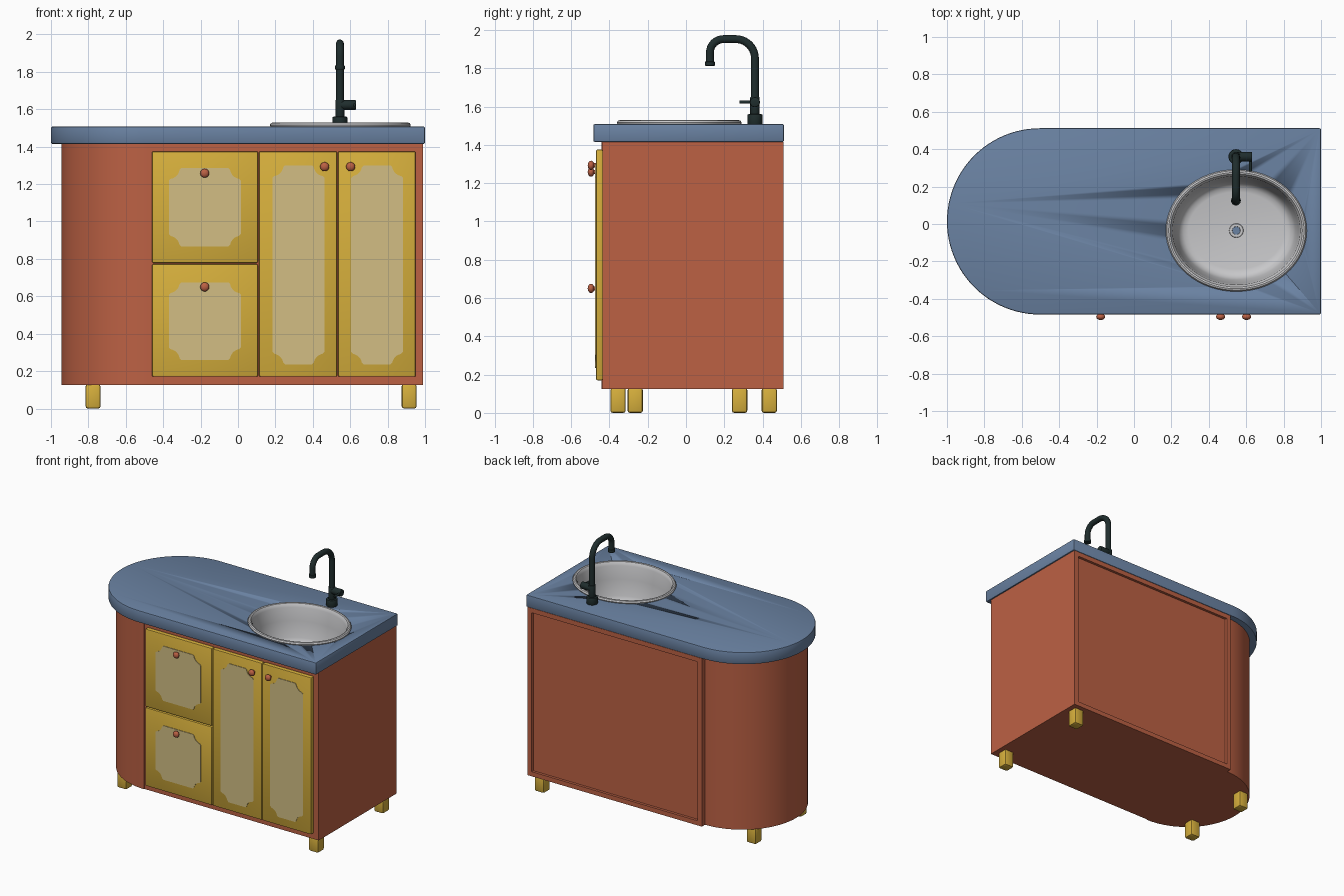
import bpy, bmesh, math
from mathutils import Vector

if "Cube" in bpy.data.objects:
    bpy.data.objects.remove(bpy.data.objects["Cube"])

def mat(name, r, g, b):
    m = bpy.data.materials.new(name)
    lin = [((c / 255 + 0.055) / 1.055) ** 2.4 for c in (r, g, b)]
    m.diffuse_color = (*lin, 1)
    m.use_nodes = True
    m.node_tree.nodes["Principled BSDF"].inputs["Base Color"].default_value = m.diffuse_color
    return m

BLUE = mat("slate_blue", 106, 130, 162)
RED = mat("terracotta", 188, 97, 68)
YELLOW = mat("mustard", 214, 175, 60)
TAN = mat("pale_straw", 210, 190, 132)
STEEL = mat("light_steel", 200, 200, 202)
BLACK = mat("dark_iron", 31, 45, 45)

def finish(name, bm, material, bevel=0, segs=2, angle=35):
    bmesh.ops.recalc_face_normals(bm, faces=bm.faces)
    me = bpy.data.meshes.new(name)
    bm.to_mesh(me)
    bm.free()
    me.materials.append(material)
    ob = bpy.data.objects.new(name, me)
    bpy.context.collection.objects.link(ob)
    bpy.ops.object.select_all(action='DESELECT')
    ob.select_set(True)
    bpy.context.view_layer.objects.active = ob
    if bevel:
        m = ob.modifiers.new("bevel", 'BEVEL')
        m.width, m.segments, m.limit_method = bevel, segs, 'ANGLE'
        m.angle_limit = math.radians(40)
        bpy.ops.object.modifier_apply(modifier="bevel")
    bpy.ops.object.shade_smooth_by_angle(angle=math.radians(angle))
    return ob

def prism(name, pts, vec, material, **kw):
    """Extrude a closed outline of 3D points along vec."""
    bm = bmesh.new()
    f = bm.faces.new([bm.verts.new(p) for p in pts])
    r = bmesh.ops.extrude_face_region(bm, geom=[f])
    bmesh.ops.translate(bm, vec=vec, verts=[v for v in r['geom'] if isinstance(v, bmesh.types.BMVert)])
    return finish(name, bm, material, **kw)

def box(name, x0, x1, y0, y1, z0, z1, material, **kw):
    return prism(name, [(x0, y0, z0), (x1, y0, z0), (x1, y1, z0), (x0, y1, z0)], (0, 0, z1 - z0), material, **kw)

def arc(cx, cy, r, a0, a1, n):
    return [(cx + r * math.cos(math.radians(a0 + (a1 - a0) * i / n)),
             cy + r * math.sin(math.radians(a0 + (a1 - a0) * i / n))) for i in range(n + 1)]

def rod(name, p, q, r, material, r2=None, **kw):
    p, q = Vector(p), Vector(q)
    bm = bmesh.new()
    bmesh.ops.create_cone(bm, cap_ends=True, segments=32, radius1=r, radius2=r if r2 is None else r2, depth=(q - p).length)
    rot = (q - p).to_track_quat('Z', 'Y').to_matrix()
    bmesh.ops.rotate(bm, matrix=rot, verts=bm.verts)
    bmesh.ops.translate(bm, vec=(p + q) / 2, verts=bm.verts)
    return finish(name, bm, material, **kw)

def rings(name, rows, cx, cy, material, n=64):
    """Stack of ellipses (rx, ry, z) joined into a skin."""
    bm = bmesh.new()
    loops = [[bm.verts.new((cx + rx * math.cos(2 * math.pi * i / n), cy + ry * math.sin(2 * math.pi * i / n), z))
              for i in range(n)] for rx, ry, z in rows]
    for a, b in zip(loops, loops[1:]):
        for i in range(n):
            j = (i + 1) % n
            bm.faces.new((a[i], a[j], b[j], b[i]))
    return finish(name, bm, material)

SX, SY, CY = 0.547, -0.035, 0.014

# countertop with a round end
outline = [(1, -0.484), (1, 0.512)] + arc(-0.502, CY, 0.498, 90, 270, 48)
counter = prism("countertop", [(x, y, 1.415) for x, y in outline], (0, 0, 0.093), BLUE, bevel=0.008)

# cabinet box with recessed back panel
bm = bmesh.new()
bmesh.ops.create_cube(bm, size=1)
for v in bm.verts:
    v.co = (0.25 + v.co.x * 1.48, 0.036 + v.co.y * 0.944, 0.77 + v.co.z * 1.29)
back = [f for f in bm.faces if f.normal.y > 0.9]
bmesh.ops.inset_region(bm, faces=back, thickness=0.05)
r = bmesh.ops.extrude_face_region(bm, geom=back)
bmesh.ops.translate(bm, vec=(0, -0.02, 0), verts=[v for v in r['geom'] if isinstance(v, bmesh.types.BMVert)])
bmesh.ops.delete(bm, geom=back, context='FACES')
cabinet = finish("cabinet", bm, RED)

# rounded cabinet end
prism("rounded_end", [(x, y, 0.125) for x, y in arc(-0.49, CY, 0.455, 90, 270, 40)
                      ] , (0, 0, 1.29), RED).scale.x = 1.0

# opening for the basin
oval = [(SX + 0.355 * math.cos(i * math.pi / 32), SY + 0.305 * math.sin(i * math.pi / 32), 1.16) for i in range(64)]
cutter = prism("basin_cutter", oval, (0, 0, 0.5), STEEL)
cutter.hide_render = True
for ob in (counter, cabinet):
    m = ob.modifiers.new("opening", 'BOOLEAN')
    m.operation, m.solver, m.object = 'DIFFERENCE', 'EXACT', cutter
    bpy.context.view_layer.objects.active = ob
    bpy.ops.object.modifier_apply(modifier="opening")
bpy.data.objects.remove(cutter)

# sink basin and drain
prof = [(0.004, 1.506), (0, 1.516), (0.006, 1.526), (0.015, 1.529), (0.024, 1.526), (0.03, 1.516), (0.036, 1.50),
        (0.045, 1.40), (0.062, 1.28), (0.075, 1.25), (0.095, 1.233), (0.12, 1.228)]
rings("sink_basin", [(0.377 - d, 0.326 - d, z) for d, z in prof] + [(0.035, 0.035, 1.222)], SX, SY, STEEL)
rings("drain_ring", [(0.038, 0.038, 1.222), (0.036, 0.036, 1.228), (0.022, 0.022, 1.228), (0.02, 0.02, 1.215)],
      SX, SY, STEEL, 32)
rod("drain_plug", (SX, SY, 1.205), (SX, SY, 1.22), 0.022, BLUE)

# drawer and door fronts with notched panels
def front(name, x0, x1, z0, z1, panel, knob):
    box(name, x0, x1, -0.47, -0.434, z0, z1, YELLOW, bevel=0.008)
    a, b, c, d = panel
    n, s = 0.058, 0.009
    pts = []
    for cx, cz, a0 in ((a, c, 90), (b, c, 180), (b, d, 270), (a, d, 360)):
        # concave corner with a small step at each end
        sx, sz = (1 if cx == a else -1), (1 if cz == c else -1)
        corner = arc(cx, cz, n, a0, a0 - 90, 8)
        e0, e1 = (cx, cz + sz * (n + s)), (cx + sx * (n + s), cz)
        if a0 in (180, 360):
            e0, e1 = e1, e0
        mid = [(cx + sx * max(s, abs(x - cx)), cz + sz * max(s, abs(z - cz))) for x, z in corner]
        pts += [e0] + mid + [e1]
    prism(name + "_panel", [(x, -0.466, z) for x, z in pts], (0, -0.008, 0), TAN)
    kx, kz = knob
    rod(name + "_knob_stem", (kx, -0.46, kz), (kx, -0.49, kz), 0.011, RED)
    bm = bmesh.new()
    bmesh.ops.create_uvsphere(bm, u_segments=24, v_segments=16, radius=0.024)
    for v in bm.verts:
        v.co = (kx + v.co.x, -0.496 + v.co.y * 0.72, kz + v.co.z)
    finish(name + "_knob", bm, RED)

front("upper_drawer", -0.46, 0.106, 0.778, 1.375, (-0.37, 0.015, 0.865, 1.285), (-0.178, 1.258))
front("lower_drawer", -0.46, 0.106, 0.17, 0.772, (-0.37, 0.015, 0.26, 0.675), (-0.178, 0.65))
front("left_door", 0.112, 0.53, 0.17, 1.375, (0.185, 0.462, 0.235, 1.30), (0.463, 1.293))
front("right_door", 0.535, 0.95, 0.17, 1.375, (0.605, 0.882, 0.235, 1.30), (0.602, 1.293))

# legs
for name, x, y in (("front_right_leg", 0.915, -0.355), ("back_right_leg", 0.915, 0.435),
                   ("front_left_leg", -0.775, -0.265), ("back_left_leg", -0.775, 0.28)):
    box(name, x - 0.04, x + 0.04, y - 0.04, y + 0.04, 0, 0.13, YELLOW, bevel=0.012)

# tap: base, bent spout, nozzle, side handle with lever
TX, TY = 0.545, 0.36
rod("tap_base", (TX, TY, 1.505), (TX, TY, 1.56), 0.04, BLACK, bevel=0.006)
rod("tap_collar", (TX, TY, 1.555), (TX, TY, 1.65), 0.025, BLACK, bevel=0.004)
path = [(TY, 1.53)] + arc(TY - 0.1, 1.852, 0.1, 0, 90, 10) + arc(0.125 + 0.07, 1.882, 0.07, 90, 180, 8) + [(0.125, 1.825)]
cu = bpy.data.curves.new("spout", 'CURVE')
cu.dimensions, cu.bevel_depth, cu.bevel_resolution, cu.use_fill_caps = '3D', 0.021, 5, True
sp = cu.splines.new('POLY')
sp.points.add(len(path) - 1)
for p, (y, z) in zip(sp.points, path):
    p.co = (TX, y, z, 1)
cu.materials.append(BLACK)
bpy.context.collection.objects.link(bpy.data.objects.new("tap_spout", cu))
rod("tap_nozzle", (TX, 0.125, 1.812), (TX, 0.125, 1.835), 0.026, BLACK, bevel=0.004)
rod("tap_handle", (TX, TY, 1.623), (0.632, TY, 1.623), 0.026, BLACK, bevel=0.005)
rod("tap_lever", (0.622, TY, 1.623), (0.622, 0.28, 1.623), 0.008, BLACK, bevel=0.002)
